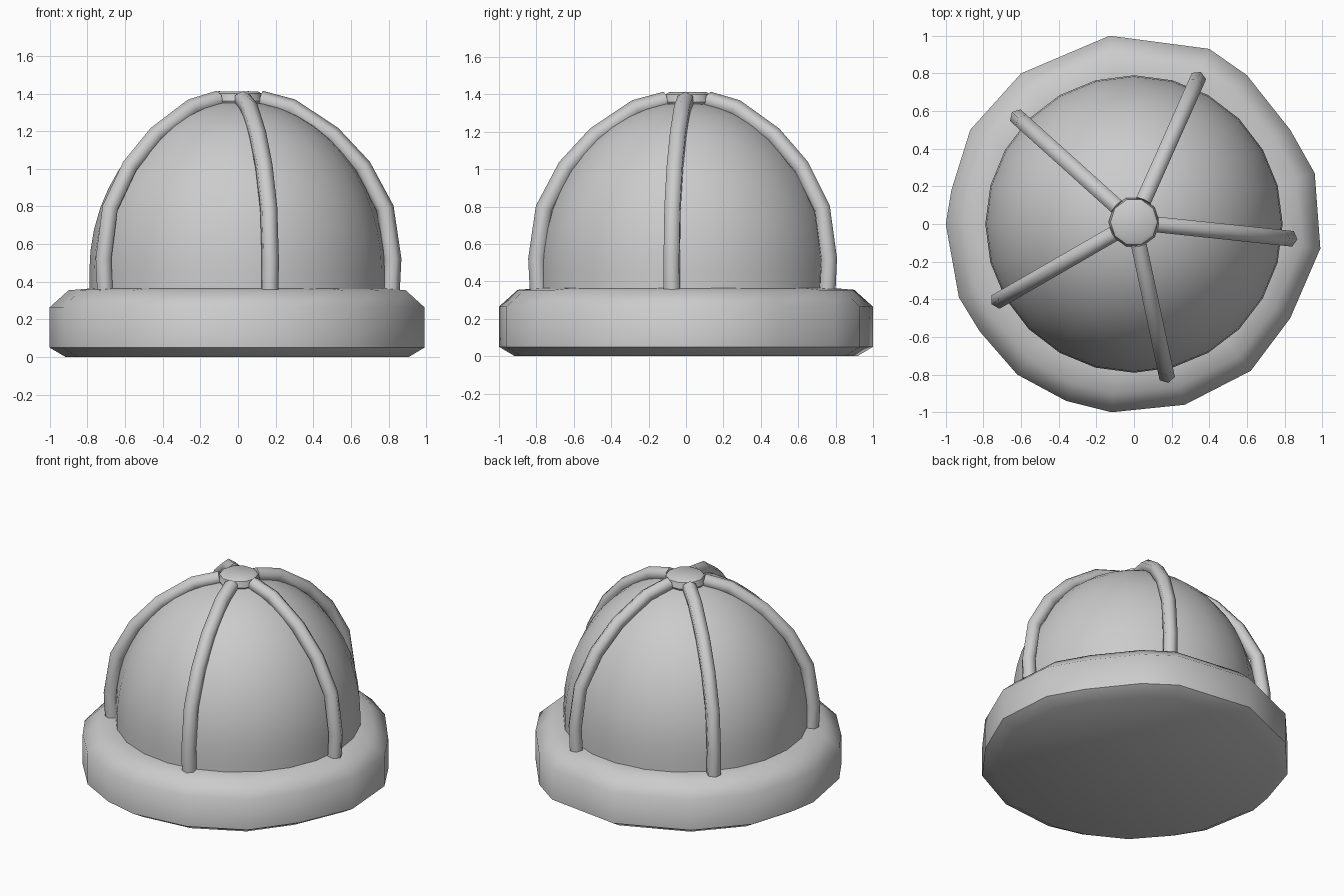
import bpy
import bmesh
from math import sin, cos, pi, radians, atan2
from mathutils import Vector

cube = bpy.data.objects.get("Cube")
if cube:
    bpy.data.objects.remove(cube)

grey = bpy.data.materials.new("plain grey")
grey.use_nodes = True
grey.diffuse_color = (0.6, 0.6, 0.6, 1)
grey.node_tree.nodes["Principled BSDF"].inputs["Base Color"].default_value = (0.6, 0.6, 0.6, 1)


def loft(name, rings, angle):
    """Skin equal-length rings of points, cap both ends and shade by angle."""
    bm = bmesh.new()
    loops = [[bm.verts.new(p) for p in ring] for ring in rings]
    for a, b in zip(loops, loops[1:]):
        for i in range(len(a)):
            j = (i + 1) % len(a)
            bm.faces.new((a[i], a[j], b[j], b[i]))
    bm.faces.new(loops[0][::-1])
    bm.faces.new(loops[-1])
    bmesh.ops.recalc_face_normals(bm, faces=bm.faces)
    mesh = bpy.data.meshes.new(name)
    bm.to_mesh(mesh)
    bm.free()
    mesh.materials.append(grey)
    obj = bpy.data.objects.new(name, mesh)
    bpy.context.collection.objects.link(obj)
    bpy.ops.object.select_all(action='DESELECT')
    obj.select_set(True)
    bpy.context.view_layer.objects.active = obj
    bpy.ops.object.shade_smooth_by_angle(angle=radians(angle))
    return obj


def circle(r, z, sides, cx=0, cy=0):
    return [(cx + r * cos(2 * pi * i / sides), cy + r * sin(2 * pi * i / sides), z)
            for i in range(sides)]


# Rolled brim with a hand-cut, uneven outline
outline = [(.99, -.13), (.96, .27), (.83, .5), (.6, .79), (.4, .93), (-.13, 1),
           (-.6, .8), (-.87, .5), (-.97, .18), (-1, 0), (-.93, -.39), (-.82, -.57),
           (-.62, -.8), (-.36, -.94), (-.12, -1), (.27, -.96), (.62, -.78), (.83, -.5)]
profile = [(.915, 0), (1, .05), (1, .265), (.9, .355), (.78, .365)]
loft("brim", [[(x * s, y * s, z) for x, y in outline] for s, z in profile], 50)

# Domed crown
dome = []
for k in range(13):
    t = pi / 2 * k / 12.3
    dome.append(circle(.79 * cos(t), .45 + .91 * sin(t), 24))
loft("crown", [circle(.79, .3, 24)] + dome, 50)

# Five arched ribs around the crown
path = [(.815, .33), (.825, .52), (.785, .79), (.665, 1.01),
        (.505, 1.18), (.285, 1.325), (.12, 1.368)]
points = [Vector(p) for p in path]
for n in range(5):
    a = radians(-6 + 72 * n)
    out, side = Vector((cos(a), sin(a), 0)), Vector((-sin(a), cos(a), 0))
    rings = []
    for i, p in enumerate(points):
        d = (points[min(i + 1, len(points) - 1)] - points[max(i - 1, 0)]).normalized()
        normal = out * d.y - Vector((0, 0, d.x))
        centre = out * p.x + Vector((0, .01, p.y))
        rings.append([centre + .048 * (normal * cos(pi * k / 3) + side * sin(pi * k / 3))
                      for k in range(6)])
    loft(f"rib_{n + 1}", rings, 65)

# Flat button where the ribs meet
loft("top_button", [circle(r, z, 10, 0, .01) for r, z in
                    [(.11, 1.32), (.135, 1.36), (.125, 1.4), (.105, 1.412)]], 40)
